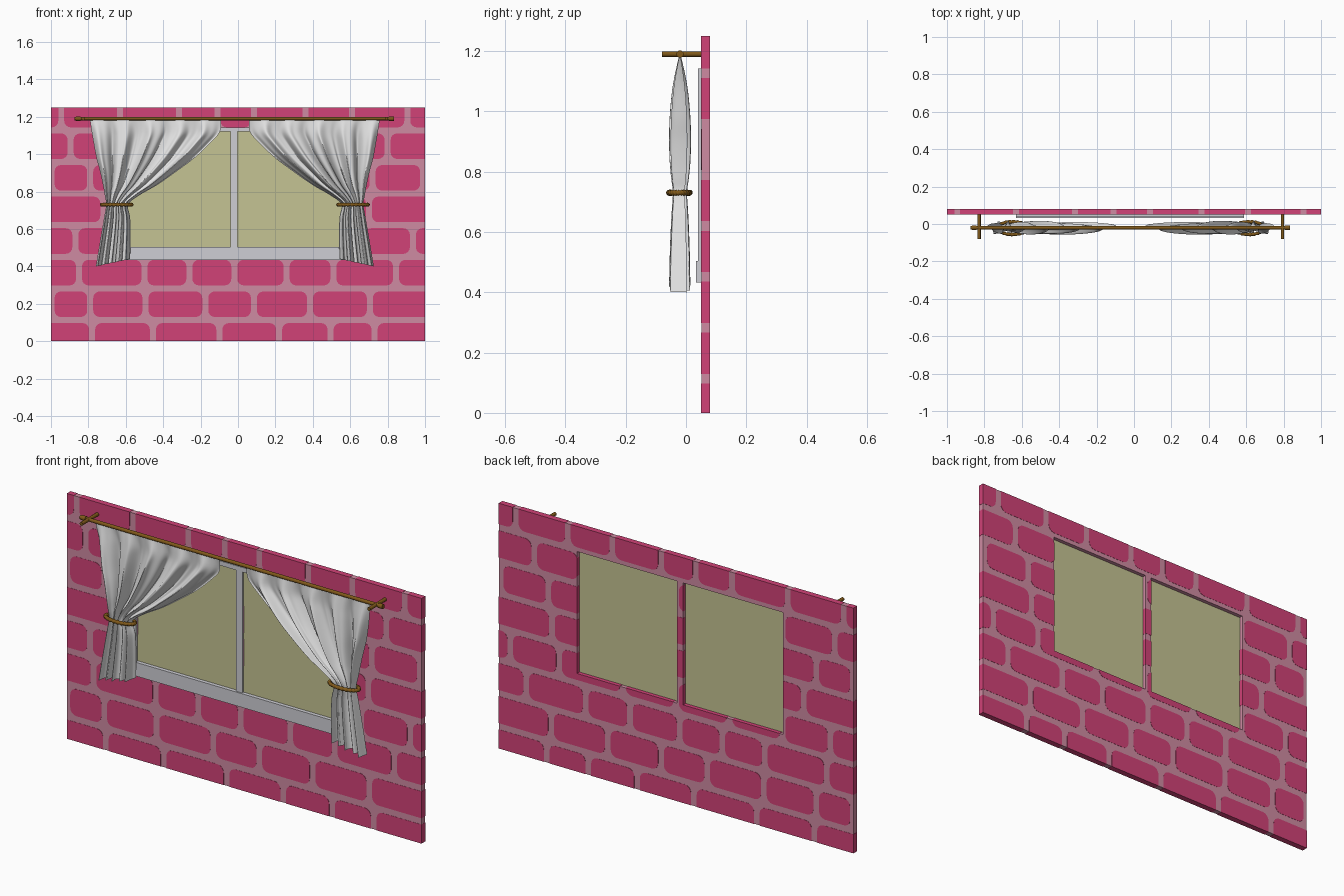
import bpy, bmesh, math
from mathutils import Matrix, Vector

if "Cube" in bpy.data.objects:
    bpy.data.objects.remove(bpy.data.objects["Cube"])

CX = -0.017          # symmetry line of curtains and rod
WX = -0.022          # middle of the window


def material(name, hexcode):
    def lin(i):
        c = int(hexcode[i:i + 2], 16) / 255
        return c / 12.92 if c <= 0.04045 else ((c + 0.055) / 1.055) ** 2.4
    m = bpy.data.materials.new(name)
    m.diffuse_color = (lin(0), lin(2), lin(4), 1)
    m.use_nodes = True
    m.node_tree.nodes["Principled BSDF"].inputs["Base Color"].default_value = m.diffuse_color
    return m


PINK = material("brick_pink", "D14277")
MORTAR = material("mortar_pink", "CF8BA2")
GLASS = material("pane_olive", "C5C393")
WHITE = material("frame_white", "CFCFD5")
CLOTH = material("curtain_white", "E6E6E6")
BRASS = material("dark_brass", "80591A")


def finish(name, bm, mat, smooth=False, mirror=False):
    bmesh.ops.recalc_face_normals(bm, faces=bm.faces)
    me = bpy.data.meshes.new(name)
    bm.to_mesh(me)
    bm.free()
    ob = bpy.data.objects.new(name, me)
    bpy.context.collection.objects.link(ob)
    if mat:
        me.materials.append(mat)
    bpy.ops.object.select_all(action='DESELECT')
    ob.select_set(True)
    bpy.context.view_layer.objects.active = ob
    if smooth:
        bpy.ops.object.shade_smooth_by_angle(angle=math.radians(50))
    if mirror:
        ob.location.x = CX
        mod = ob.modifiers.new("mirror", 'MIRROR')
        mod.use_mirror_merge = False
    return ob


def box(bm, x0, x1, y0, y1, z0, z1):
    m = Matrix.Translation(((x0 + x1) / 2, (y0 + y1) / 2, (z0 + z1) / 2))
    m = m @ Matrix.Diagonal((x1 - x0, y1 - y0, z1 - z0, 1))
    bmesh.ops.create_cube(bm, size=1, matrix=m)


def cylinder(bm, a, b, r, n=16):
    a, b = Vector(a), Vector(b)
    q = (b - a).to_track_quat('Z', 'Y').to_matrix().to_4x4()
    bmesh.ops.create_cone(bm, cap_ends=True, segments=n, radius1=r, radius2=r,
                          depth=(b - a).length,
                          matrix=Matrix.Translation((a + b) / 2) @ q)


def surface(bm, fn, nu, nv, closed=False):
    vs = [[bm.verts.new(fn(i / nu, j / nv)) for j in range(nv + (not closed))]
          for i in range(nu + (not closed))]
    for i in range(nu):
        for j in range(nv):
            k, l = (i + 1) % len(vs), (j + 1) % len(vs[0])
            bm.faces.new((vs[i][j], vs[k][j], vs[k][l], vs[i][l]))


def cut_windows(ob, grow):
    # two window openings
    bm = bmesh.new()
    for s in (-1, 1):
        a, b = sorted((WX + s * (0.018 - grow), WX + s * (0.58 + grow)))
        box(bm, a, b, 0, 0.2, 0.5 - grow, 1.12 + grow)
    cutter = finish("window_cutter", bm, None)
    cutter.hide_render = True
    mod = ob.modifiers.new("openings", 'BOOLEAN')
    mod.operation, mod.solver, mod.object = 'DIFFERENCE', 'EXACT', cutter
    bpy.context.view_layer.objects.active = ob
    bpy.ops.object.modifier_apply(modifier=mod.name)
    bpy.data.objects.remove(cutter)


# Mortar wall
bm = bmesh.new()
box(bm, -0.999, 0.999, 0.051, 0.079, 0.001, 1.249)
cut_windows(finish("mortar_wall", bm, MORTAR), 0.001)

# Bricks: rounded blocks running through the wall, vertical joints per row
JOINTS = [
    (-0.78, -0.455, -0.10, 0.22, 0.495, 0.73),
    (-0.997, -0.79, -0.495, -0.175, 0.085, 0.385, 0.705),
    (-0.85, -0.50, -0.26, -0.02, 0.26, 0.51, 0.845),
    (-0.87, -0.60, -0.30, 0.0, 0.30, 0.66, 0.935),
    (-0.72, -0.42, -0.12, 0.18, 0.45, 0.70),
    (-0.997, -0.79, -0.50, -0.20, 0.12, 0.42, 0.72, 0.99),
    (-0.895, -0.60, -0.30, 0.0, 0.28, 0.54, 0.80),
    (-0.945, -0.63, -0.315, -0.11, 0.085, 0.36, 0.61, 0.905),
]
bm = bmesh.new()
GAP, RAD = 0.016, 0.035
for row, joints in enumerate(JOINTS):
    z0 = 0.113 + (row - 1) * 0.169 + GAP
    z1 = z0 + 0.169 - 2 * GAP
    if row == 7:
        z1 += 0.1
    xs = (-1.15,) + joints + (1.15,)
    for xa, xb in zip(xs, xs[1:]):
        x0, x1 = xa + GAP, xb - GAP
        if min(x1, 1) - max(x0, -1) < 0.008:
            continue
        pts = []
        for k in range(20):
            q, t = divmod(k, 5)
            ang = (q + t / 4) * math.pi / 2
            px = (x1 - RAD if q in (0, 3) else x0 + RAD) + RAD * math.cos(ang)
            pz = (z1 - RAD if q in (0, 1) else z0 + RAD) + RAD * math.sin(ang)
            p = Vector((max(-1, min(1, px)), 0.05, max(0, min(1.25, pz))))
            if not pts or (p - pts[-1]).length > 1e-4:
                pts.append(p)
        if (pts[0] - pts[-1]).length < 1e-4:
            pts.pop()
        face = bm.faces.new([bm.verts.new(p) for p in pts])
        ext = bmesh.ops.extrude_face_region(bm, geom=[face], use_keep_orig=True)
        new = [v for v in ext["geom"] if isinstance(v, bmesh.types.BMVert)]
        bmesh.ops.translate(bm, verts=new, vec=(0, 0.03, 0))
cut_windows(finish("bricks", bm, PINK), 0)

# Window panes
bm = bmesh.new()
for s in (-1, 1):
    a, b = sorted((WX + s * 0.016, WX + s * 0.582))
    box(bm, a, b, 0.053, 0.06, 0.498, 1.122)
finish("window_panes", bm, GLASS)

# Window frame bars and sill
bm = bmesh.new()
for a, b in ((-0.61, -0.58), (-0.018, 0.018), (0.58, 0.61)):
    box(bm, WX + a, WX + b, 0.04, 0.052, 0.5, 1.12)
box(bm, WX - 0.61, WX + 0.61, 0.04, 0.052, 1.12, 1.143)
finish("window_frame", bm, WHITE)
bm = bmesh.new()
box(bm, WX - 0.61, WX + 0.61, 0.033, 0.052, 0.433, 0.503)
finish("window_sill", bm, WHITE)

# Curtain rod with end caps
bm = bmesh.new()
cylinder(bm, (-0.875, -0.02, 1.19), (0.83, -0.02, 1.19), 0.009)
finish("curtain_rod", bm, BRASS, True)
bm = bmesh.new()
cylinder(bm, (0.825, -0.02, 1.19), (0.85, -0.02, 1.19), 0.012)
finish("rod_end_caps", bm, BRASS, True, True)

# Rod brackets
bm = bmesh.new()
cylinder(bm, (0.811, -0.08, 1.19), (0.811, 0.055, 1.19), 0.009)
finish("rod_brackets", bm, BRASS, True, True)

# Curtains: height, outer edge, inner edge, fold depth
ROWS = [Vector(r) for r in (
    (1.185, .775, .075, .003), (1.12, .765, .080, .018), (1.06, .755, .13, .028),
    (0.98, .740, .215, .035), (.905, .720, .315, .037), (.835, .705, .415, .035),
    (0.78, .695, .510, .030), (0.73, .688, .570, .024), (0.66, .700, .560, .028),
    (0.55, .720, .557, .033), (0.42, .743, .560, .036))]


def row_at(v):
    s = v * (len(ROWS) - 1)
    i = min(int(s), len(ROWS) - 2)
    t = s - i
    p0, p1, p2, p3 = (ROWS[max(0, min(len(ROWS) - 1, i + k))] for k in (-1, 0, 1, 2))
    return 0.5 * (2 * p1 + (p2 - p0) * t + (2 * p0 - 5 * p1 + 4 * p2 - p3) * t * t
                  + (3 * p1 - p0 - 3 * p2 + p3) * t ** 3)


def cloth(u, v):
    z, outer, inner, amp = row_at(v)
    a = 2 * math.pi * u
    wave = 0.78 * math.sin(5 * a + 0.6 + 0.5 * math.sin(a)) + 0.22 * math.sin(12 * a + 1 + v)
    x = inner + (outer - inner) * u + 0.15 * amp * math.sin(10 * a + 1) * math.sin(math.pi * u)
    hem = max(0, (0.73 - z) / 0.31) * (0.02 - 0.04 * u)
    return (x, -0.02 + amp * wave, z + hem)


bm = bmesh.new()
surface(bm, cloth, 110, 50)
curtains = finish("curtains", bm, CLOTH, False, True)
curtains.data.polygons.foreach_set("use_smooth", [True] * len(curtains.data.polygons))


# Twisted rope tie-backs
def rope(u, v):
    p, t = 2 * math.pi * u, 2 * math.pi * v
    r = 0.009 * (1 + 0.15 * math.sin(2 * t + 24 * p))
    return (0.632 + (0.08 + r * math.cos(t)) * math.cos(p),
            -0.022 + (0.034 + r * math.cos(t)) * math.sin(p),
            0.73 + r * math.sin(t))


bm = bmesh.new()
surface(bm, rope, 144, 12, True)
finish("rope_tiebacks", bm, BRASS, True, True)
